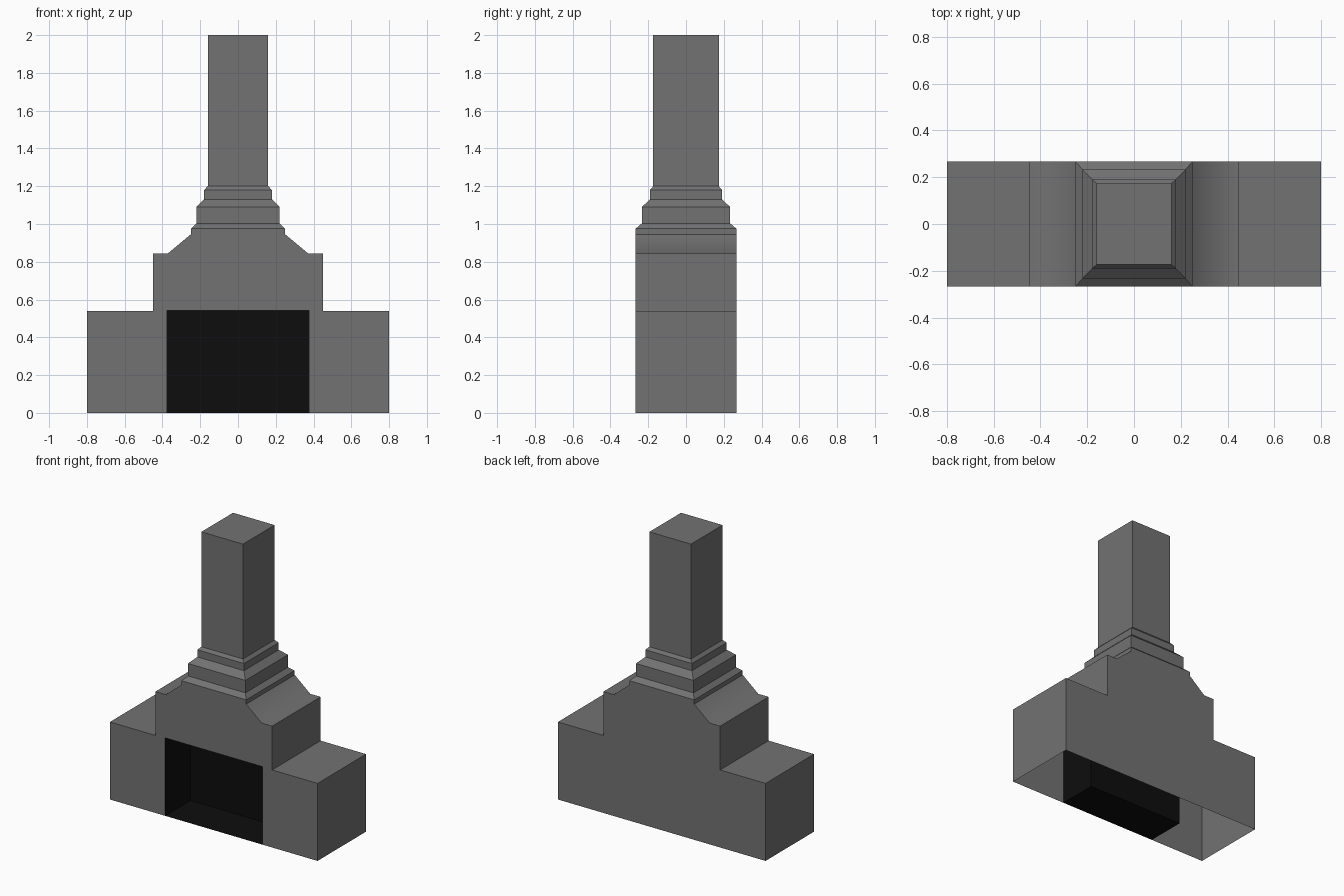
import bpy, bmesh

if "Cube" in bpy.data.objects:
    bpy.data.objects.remove(bpy.data.objects["Cube"])


def material(name, value):
    m = bpy.data.materials.new(name)
    m.diffuse_color = (value, value, value, 1)
    m.use_nodes = True
    m.node_tree.nodes["Principled BSDF"].inputs["Base Color"].default_value = m.diffuse_color
    return m


STONE = material("grey stone", 0.17)
SOOT = material("black soot", 0.004)


def make_object(name, bm, mat):
    me = bpy.data.meshes.new(name)
    bm.to_mesh(me)
    bm.free()
    me.materials.append(mat)
    ob = bpy.data.objects.new(name, me)
    bpy.context.collection.objects.link(ob)
    return ob


DEPTH = 0.267                 # half depth of the hearth
OPEN_W, OPEN_H = 0.375, 0.543  # firebox half width and height
OPEN_D = 0.28                 # firebox depth

# Hearth surround: stepped front profile extruded in y, open underneath
right = [(0.8, 0), (0.8, 0.54), (0.45, 0.54), (0.45, 0.845),
         (0.37, 0.845), (0.25, 0.945), (0.25, 0.975)]
outline = right + [(-x, z) for x, z in reversed(right)]
opening = [(-OPEN_W, 0), (-OPEN_W, OPEN_H), (OPEN_W, OPEN_H), (OPEN_W, 0)]

bm = bmesh.new()
front = [bm.verts.new((x, -DEPTH, z)) for x, z in outline]
back = [bm.verts.new((x, DEPTH, z)) for x, z in outline]
hole = [bm.verts.new((x, -DEPTH, z)) for x, z in opening]
bm.faces.new(front + hole)
bm.faces.new(back[::-1])
for i in range(len(outline) - 1):
    if i == len(right) - 1:   # the chimney sits on this gap
        continue
    f = bm.faces.new((front[i + 1], front[i], back[i], back[i + 1]))
    # the ledge and the slope above it shade softly into each other
    f.smooth = i in (3, 4, 8, 9)
make_object("hearth_surround", bm, STONE)

# Chimney: rectangular rings (half width, half depth, height) with a cap
rings = [(0.25, DEPTH, 0.975), (0.221, 0.234, 1.003), (0.221, 0.234, 1.09),
         (0.18, 0.191, 1.13), (0.18, 0.191, 1.18), (0.16, 0.174, 1.2),
         (0.16, 0.174, 2.0)]
bm = bmesh.new()
loops = [[bm.verts.new((sx * w, sy * d, z))
          for sx, sy in ((-1, -1), (1, -1), (1, 1), (-1, 1))]
         for w, d, z in rings]
for low, high in zip(loops, loops[1:]):
    for i in range(4):
        j = (i + 1) % 4
        bm.faces.new((low[i], low[j], high[j], high[i]))
bm.faces.new(loops[-1])
make_object("chimney", bm, STONE)

# Firebox: inward-facing black box, open at the front
bm = bmesh.new()
bmesh.ops.create_cube(bm, size=1)
for v in bm.verts:
    v.co = (v.co.x * 2 * OPEN_W,
            -DEPTH + (v.co.y + 0.5) * OPEN_D,
            (v.co.z + 0.5) * OPEN_H)
bm.normal_update()
bmesh.ops.delete(bm, geom=[f for f in bm.faces if f.normal.y < -0.5],
                 context='FACES_ONLY')
bmesh.ops.reverse_faces(bm, faces=bm.faces[:])
make_object("firebox", bm, SOOT)
